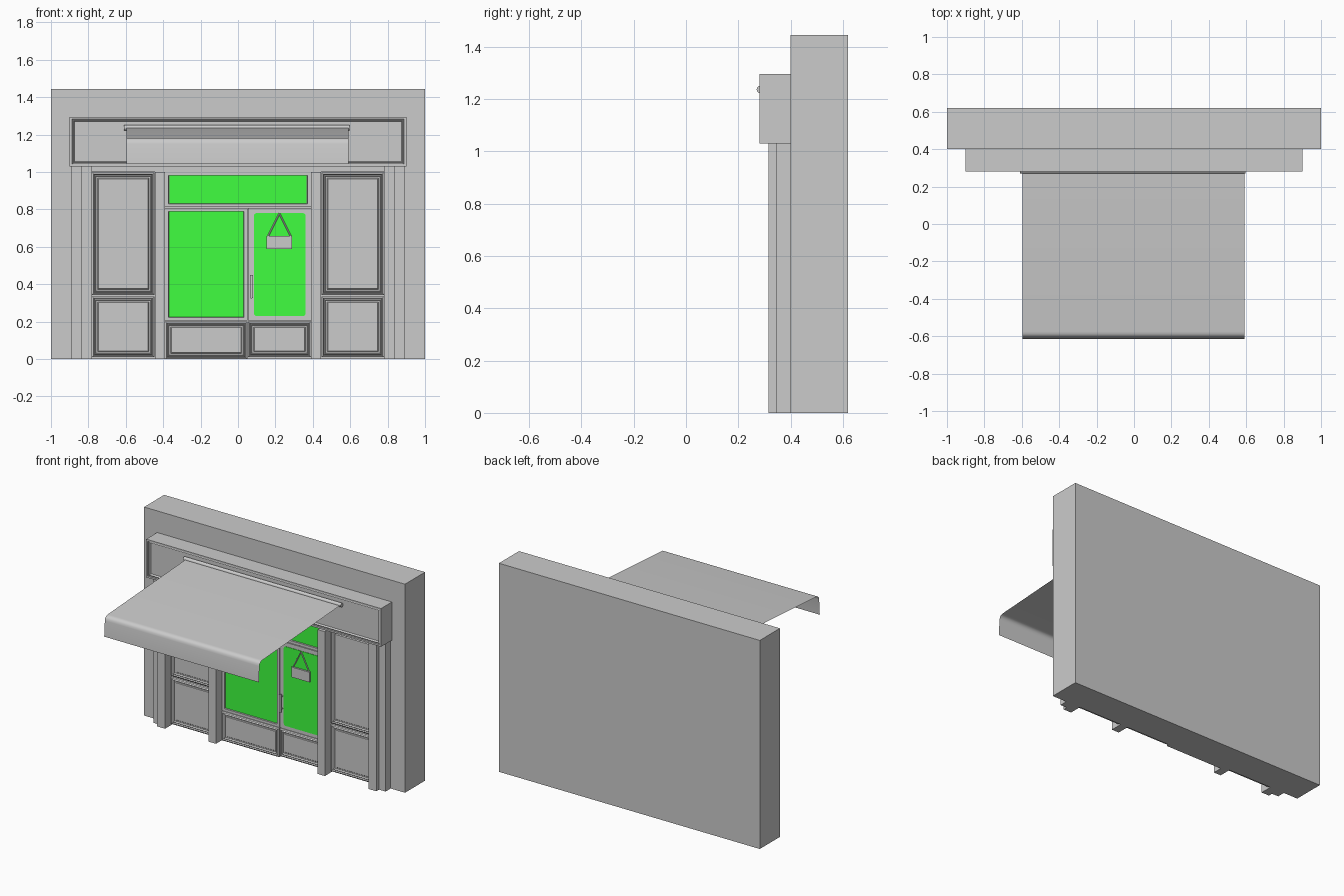
import bpy, bmesh, math
from mathutils import Vector, Matrix

if "Cube" in bpy.data.objects:
    bpy.data.objects.remove(bpy.data.objects["Cube"])

green = bpy.data.materials.new("green_glass")
green.diffuse_color = (0.05, 1.0, 0.05, 1)
green.use_nodes = True
green.node_tree.nodes["Principled BSDF"].inputs["Base Color"].default_value = green.diffuse_color


def add(name, bm, mat=None):
    mesh = bpy.data.meshes.new(name)
    bm.to_mesh(mesh)
    bm.free()
    ob = bpy.data.objects.new(name, mesh)
    bpy.context.collection.objects.link(ob)
    if mat:
        mesh.materials.append(mat)
    return ob


def box(name, x0, x1, y0, y1, z0, z1, mat=None, round_corners=0):
    bm = bmesh.new()
    bmesh.ops.create_cube(bm, size=1)
    for v in bm.verts:
        v.co = Vector(((x0 + x1) / 2 + v.co.x * (x1 - x0),
                       (y0 + y1) / 2 + v.co.y * (y1 - y0),
                       (z0 + z1) / 2 + v.co.z * (z1 - z0)))
    if round_corners:
        edges = [e for e in bm.edges
                 if abs(e.verts[0].co.y - e.verts[1].co.y) > 1e-5]
        bmesh.ops.bevel(bm, geom=edges, offset=round_corners, segments=4,
                        profile=0.5, affect='EDGES')
    return add(name, bm, mat)


def panel(name, x0, x1, z0, z1, steps):
    """Moulded panel: nested rectangles, each step is (inset, y)."""
    bm = bmesh.new()
    rings = []
    for d, y in steps:
        rings.append([bm.verts.new(p) for p in (
            (x0 + d, y, z0 + d), (x1 - d, y, z0 + d),
            (x1 - d, y, z1 - d), (x0 + d, y, z1 - d))])
    bm.faces.new(rings[0][::-1])
    for a, b in zip(rings, rings[1:]):
        for i in range(4):
            j = (i + 1) % 4
            bm.faces.new((a[i], a[j], b[j], b[i]))
    bm.faces.new(rings[-1])
    bmesh.ops.recalc_face_normals(bm, faces=bm.faces)
    return add(name, bm)


def rod(name, p, q, r, sides=16):
    p, q = Vector(p), Vector(q)
    bm = bmesh.new()
    rot = (q - p).to_track_quat('Z', 'Y').to_matrix().to_4x4()
    bmesh.ops.create_cone(bm, cap_ends=True, segments=sides, radius1=r,
                          radius2=r, depth=(q - p).length,
                          matrix=Matrix.Translation((p + q) / 2) @ rot)
    return add(name, bm)


def smooth(ob):
    bpy.ops.object.select_all(action='DESELECT')
    ob.select_set(True)
    bpy.context.view_layer.objects.active = ob
    bpy.ops.object.shade_smooth_by_angle(angle=math.radians(40))


# Wall and header strip
box("wall", -1, 1, 0.40, 0.62, 0, 1.445)
box("header_strip", -0.78, 0.78, 0.385, 0.41, 1.0, 1.03)

# Sign board with recessed moulding
panel("sign_board", -0.9, 0.9, 1.03, 1.295,
      [(0, 0.40), (0, 0.28), (0.012, 0.28), (0.014, 0.288), (0.02, 0.284),
       (0.026, 0.296)])

# Pilasters and moulded window panels on both sides
moulding = [(0, 0.405), (0, 0.38), (0.008, 0.375), (0.012, 0.384),
            (0.018, 0.378), (0.022, 0.39), (0.03, 0.39), (0.034, 0.385)]
for side, s in (("left", -1), ("right", 1)):
    for part, a, b, y in (("outer_step", 0.835, 0.89, 0.345),
                          ("outer_pilaster", 0.78, 0.84, 0.315),
                          ("inner_pilaster", 0.39, 0.445, 0.315)):
        top = 1.0 if part == "inner_pilaster" else 1.03
        box(f"{side}_{part}", min(s * a, s * b), max(s * a, s * b),
            y, 0.41, 0, top)
    xa, xb = sorted((s * 0.447, s * 0.78))
    panel(f"{side}_window_panel", xa, xb, 0.343, 0.997, moulding)
    panel(f"{side}_lower_panel", xa, xb, 0.01, 0.335, moulding)

# Shop front frame: transom, fixed pane and door
glazed = [(0, 0.405), (0, 0.382), (0.018, 0.382), (0.02, 0.394)]
panel("transom_frame", -0.39, 0.39, 0.812, 1.0, glazed)
box("transom_glass", -0.367, 0.367, 0.391, 0.396, 0.83, 0.98, green)
panel("shop_window_frame", -0.39, 0.05, 0.205, 0.808, glazed)
box("shop_window_glass", -0.37, 0.033, 0.391, 0.396, 0.222, 0.788, green)
box("door_leaf", 0.054, 0.39, 0.382, 0.405, 0.205, 0.808)
box("door_glass", 0.085, 0.362, 0.379, 0.39, 0.23, 0.78, green, 0.015)
panel("shop_window_kick_panel", -0.39, 0.05, 0.0, 0.202, moulding)
panel("door_kick_panel", 0.054, 0.39, 0.01, 0.202, moulding)

# Door handle
box("door_handle", 0.064, 0.08, 0.355, 0.364, 0.325, 0.45, None, 0.004)
for i, z in enumerate((0.345, 0.43)):
    rod(f"handle_mount_{i}", (0.072, 0.362, z), (0.072, 0.384, z), 0.005, 8)

# Hanging door sign with its two cords
box("door_sign", 0.153, 0.29, 0.366, 0.378, 0.588, 0.658)
for i, x in enumerate((0.16, 0.283)):
    rod(f"sign_cord_{i}", (x, 0.374, 0.655), (0.221, 0.374, 0.778), 0.004, 8)

# Awning roller
smooth(rod("awning_roller", (-0.61, 0.284, 1.236), (0.597, 0.284, 1.236), 0.014))

# Awning sheet: sloping cloth that rolls over into the front valance
profile = [(0.278, 1.236), (-0.575, 1.182), (-0.588, 1.180), (-0.598, 1.174),
           (-0.605, 1.164), (-0.608, 1.150), (-0.615, 1.043)]
bm = bmesh.new()
rows = [[bm.verts.new((x, y, z)) for x in (-0.595, 0.59)] for y, z in profile]
for a, b in zip(rows, rows[1:]):
    bm.faces.new((b[0], b[1], a[1], a[0]))
smooth(add("awning_cloth", bm))
